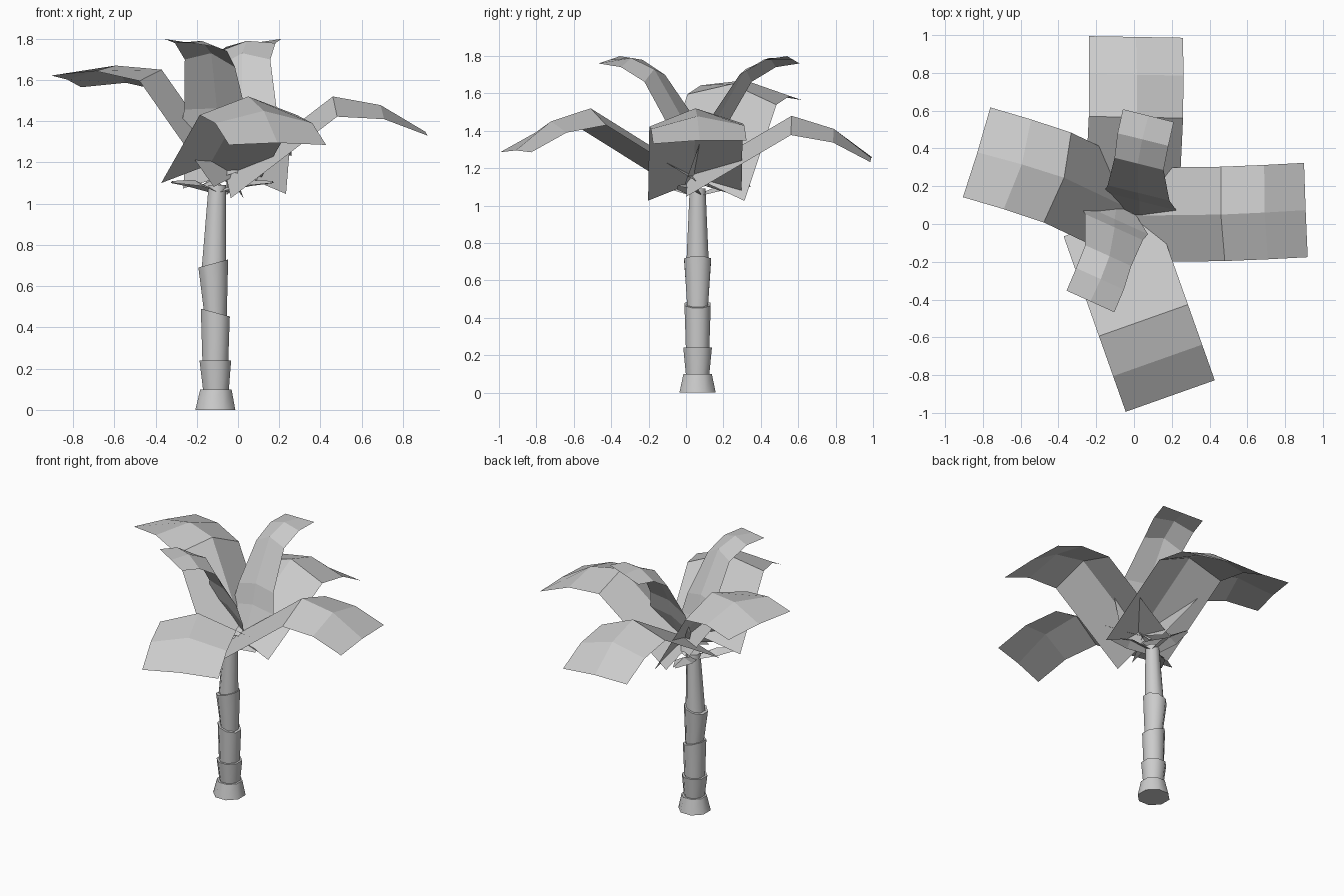
import bpy, bmesh
from math import radians, sin, cos, pi
from mathutils import Matrix, Vector

cube = bpy.data.objects.get("Cube")
if cube:
    bpy.data.objects.remove(cube, do_unlink=True)

grey = bpy.data.materials.new("plain_grey")
grey.use_nodes = True
shade = (0.6, 0.6, 0.6, 1)
grey.diffuse_color = shade
grey.node_tree.nodes["Principled BSDF"].inputs["Base Color"].default_value = shade


def finish(name, bm):
    mesh = bpy.data.meshes.new(name)
    bm.to_mesh(mesh)
    bm.free()
    mesh.materials.append(grey)
    obj = bpy.data.objects.new(name, mesh)
    bpy.context.collection.objects.link(obj)
    return obj


def trunk_piece(name, bottom, top, sides=8):
    """Closed tapered piece between two rings given as (x, z, radius, slope)."""
    bm = bmesh.new()
    rings = []
    for x, z, r, slope in (bottom, top):
        ring = []
        for i in range(sides):
            a = 2 * pi * (i + 0.5) / sides
            dx = r * cos(a)
            ring.append(bm.verts.new((x + dx, 0.062 + r * sin(a), z + slope * dx)))
        rings.append(ring)
    for i in range(sides):
        j = (i + 1) % sides
        bm.faces.new((rings[0][i], rings[0][j], rings[1][j], rings[1][i]))
    bm.faces.new(rings[0][::-1])
    bm.faces.new(rings[1])
    obj = finish(name, bm)
    bpy.ops.object.select_all(action='DESELECT')
    obj.select_set(True)
    bpy.context.view_layer.objects.active = obj
    bpy.ops.object.shade_smooth_by_angle(angle=radians(50))


def frond(name, rows, origin, yaw, pitch, roll):
    """Folded strip; rows are (distance, half width, ridge height, fold depth)."""
    place = (Matrix.Translation(origin) @ Matrix.Rotation(radians(yaw), 4, 'Z')
             @ Matrix.Rotation(radians(-pitch), 4, 'Y') @ Matrix.Rotation(radians(roll), 4, 'X'))
    bm = bmesh.new()
    strips = []
    for d, w, z, fold in rows:
        points = ((d, -w, z - fold), (d, 0, z), (d, w, z - fold))
        strips.append([bm.verts.new(place @ Vector(p)) for p in points])
    for a, b in zip(strips, strips[1:]):
        for k in range(2):
            bm.faces.new((a[k], b[k], b[k + 1], a[k + 1]))
    finish(name, bm)


# Trunk: stacked flaring pieces
trunk_piece("trunk_foot", (-0.11, 0, 0.105, 0), (-0.107, 0.1, 0.082, 0))
trunk_piece("trunk_lower", (-0.107, 0.1, 0.068, 0), (-0.11, 0.24, 0.083, 0))
trunk_piece("trunk_middle", (-0.11, 0.24, 0.068, 0), (-0.11, 0.472, 0.076, -0.27))
trunk_piece("trunk_upper", (-0.11, 0.465, 0.06, -0.27), (-0.12, 0.71, 0.078, 0.27))
trunk_piece("trunk_top", (-0.117, 0.7, 0.064, 0.27), (-0.1, 1.09, 0.046, 0))

# Large fronds, measured from their highest row
large = [(-0.56, 0.25, -0.33, 0.09), (0, 0.25, 0, 0.09), (0.225, 0.25, -0.07, 0.06), (0.425, 0.25, -0.225, 0.01)]
for name, origin, yaw, pitch, roll in (
        ("back_frond", (0.015, 0.565, 1.48), 89, 0, 3),
        ("right_frond", (-0.37, 0.245, 1.65), 160.4, 22, 7),
        ("left_frond", (0.46, 0.05, 1.52), 2, 7, 2),
        ("front_frond", (0.05, -0.51, 1.52), -70.5, 0, 0)):
    frond(name, large, origin, yaw, pitch, roll)

# Small upright fronds, flaring low down and then narrowing to the stem
small = [(-0.3, 0.06, -0.62, 0.01), (-0.19, 0.2, -0.4, 0.03), (-0.15, 0.17, -0.27, 0.03),
         (0, 0.135, 0, 0.05), (0.13, 0.14, 0.06, 0.03), (0.26, 0.14, 0.05, 0)]
frond("upright_front_frond", small, (-0.13, -0.17, 1.73), 245.7, 0, -8)
frond("upright_back_frond", small, (0.02, 0.32, 1.73), 76, 0, -8)

# Short pointed leaves under the crown
sprout = [(0, 0.03, 0, 0.01), (0.15, 0.06, 0.04, 0.03), (0.29, 0.01, 0.02, 0.01)]
for i, yaw in enumerate((-20, 100, 220)):
    frond(f"sprout_{i + 1}", sprout, (-0.1, 0.06, 1.06), yaw, 6, 0)
